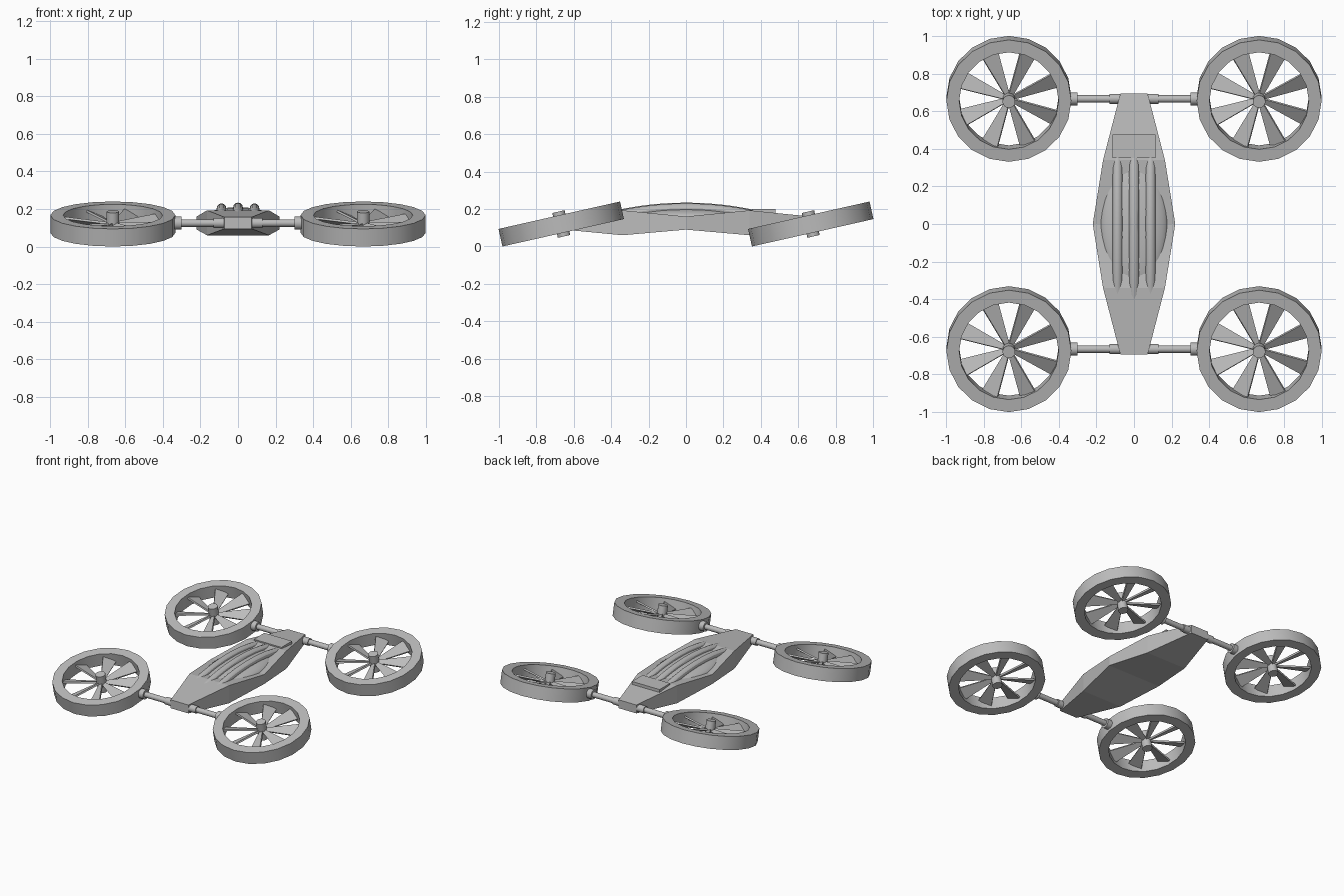
import bpy, bmesh, math
from mathutils import Matrix, Vector

cube = bpy.data.objects.get("Cube")
if cube:
    bpy.data.objects.remove(cube, do_unlink=True)

# Single grey finish
grey = bpy.data.materials.new("plain grey")
grey.use_nodes = True
COLOUR = (0.5, 0.5, 0.5, 1)
grey.diffuse_color = COLOUR
grey.node_tree.nodes["Principled BSDF"].inputs["Base Color"].default_value = COLOUR

TILT = Matrix.Rotation(math.radians(12.7), 4, 'X')
ROTOR = 0.667      # rotor centre distance along x and y
ROTOR_Z = 0.12


def finish(name, bm, matrix=Matrix(), smooth=True):
    bmesh.ops.recalc_face_normals(bm, faces=bm.faces)
    mesh = bpy.data.meshes.new(name)
    bm.to_mesh(mesh)
    bm.free()
    mesh.materials.append(grey)
    obj = bpy.data.objects.new(name, mesh)
    obj.matrix_world = matrix
    bpy.context.collection.objects.link(obj)
    if smooth:
        bpy.ops.object.select_all(action='DESELECT')
        obj.select_set(True)
        bpy.context.view_layer.objects.active = obj
        bpy.ops.object.shade_smooth_by_angle(angle=math.radians(30))
    return obj


def cylinder(bm, radius, depth, matrix, sides=16):
    bmesh.ops.create_cone(bm, cap_ends=True, segments=sides, radius1=radius,
                          radius2=radius, depth=depth, matrix=matrix)


def loft(bm, sections):
    """Bridge four-cornered sections and cap both ends."""
    loops = [[bm.verts.new(p) for p in s] for s in sections]
    for a, b in zip(loops, loops[1:]):
        for i in range(4):
            j = (i + 1) % 4
            bm.faces.new((a[i], a[j], b[j], b[i]))
    bm.faces.new(loops[0])
    bm.faces.new(loops[-1])


def rim(name, matrix, sides=20):
    bm = bmesh.new()
    profile = [(0.333, -0.048), (0.333, 0.048), (0.265, 0.048), (0.265, -0.048)]
    loops = []
    for k in range(sides):
        a = math.tau * k / sides
        loops.append([bm.verts.new((r * math.cos(a), r * math.sin(a), z)) for r, z in profile])
    for k in range(sides):
        a, b = loops[k], loops[(k + 1) % sides]
        for i in range(4):
            j = (i + 1) % 4
            bm.faces.new((a[i], a[j], b[j], b[i]))
    finish(name, bm, matrix)


def blades(name, matrix, count=8):
    bm = bmesh.new()
    pitch = Matrix.Rotation(math.radians(25), 4, 'X')
    for k in range(count):
        spin = Matrix.Rotation(math.tau * (k + 0.5) / count, 4, 'Z') @ pitch
        sections = []
        for x, half in ((0.02, 0.012), (0.265, 0.048)):
            corners = ((-half, -0.006), (half, -0.006), (half, 0.006), (-half, 0.006))
            sections.append([spin @ Vector((x, y, z)) for y, z in corners])
        loft(bm, sections)
    finish(name, bm, matrix, smooth=False)


# Rotors and their arms, one at each corner
for end, sy in (("front", -1), ("back", 1)):
    for side, sx in (("left", 1), ("right", -1)):
        tag = f"{end}_{side}"
        place = Matrix.Translation((sx * ROTOR, sy * ROTOR, ROTOR_Z)) @ TILT
        rim(tag + "_rim", place)
        blades(tag + "_blades", place)
        bm = bmesh.new()
        cylinder(bm, 0.034, 0.136, Matrix())
        finish(tag + "_hub", bm, place)

        bm = bmesh.new()
        along_x = Matrix.Rotation(math.pi / 2, 4, 'Y')
        for x0, x1, radius in ((0.02, 0.13, 0.027), (0.1, 0.34, 0.02), (0.3, 0.338, 0.035)):
            middle = Matrix.Translation((sx * (x0 + x1) / 2, sy * ROTOR, 0.125))
            cylinder(bm, radius, x1 - x0, middle @ along_x)
        finish(tag + "_arm", bm)

# Hull, lofted from rectangular sections
bm = bmesh.new()
stations = [(-0.695, 0.073, 0.094, 0.157), (-0.34, 0.165, 0.06, 0.193), (0, 0.22, 0.09, 0.16),
            (0.34, 0.165, 0.06, 0.193), (0.695, 0.073, 0.094, 0.157)]
loft(bm, [[(-w, y, lo), (w, y, lo), (w, y, hi), (-w, y, hi)] for y, w, lo, hi in stations])
finish("hull", bm, smooth=False)

# Shallow dome on the deck
bm = bmesh.new()
bmesh.ops.create_uvsphere(bm, u_segments=32, v_segments=16, radius=1)
finish("dome", bm, Matrix.Translation((0, 0, 0.15)) @ Matrix.Diagonal((0.18, 0.36, 0.06, 1)))

# Raised plate behind the dome
bm = bmesh.new()
bmesh.ops.create_cube(bm, size=1)
finish("rear_plate", bm, Matrix.Translation((0, 0.415, 0.178))
       @ Matrix.Diagonal((0.23, 0.125, 0.046, 1)), smooth=False)

# Three arched tubes over the dome
for label, x, top in (("right", -0.088, 0.204), ("middle", 0, 0.208), ("left", 0.088, 0.204)):
    bm = bmesh.new()
    steps, sides = 16, 12
    loops = []
    for k in range(steps + 1):
        y = -0.42 + 0.8 * k / steps
        z = top - 0.29 * y * y
        angles = [math.tau * i / sides for i in range(sides)]
        loops.append([bm.verts.new((x + 0.026 * math.cos(a), y, z + 0.026 * math.sin(a)))
                      for a in angles])
    for a, b in zip(loops, loops[1:]):
        for i in range(sides):
            j = (i + 1) % sides
            bm.faces.new((a[i], a[j], b[j], b[i]))
    bm.faces.new(loops[0])
    bm.faces.new(loops[-1])
    finish(label + "_tube", bm)
